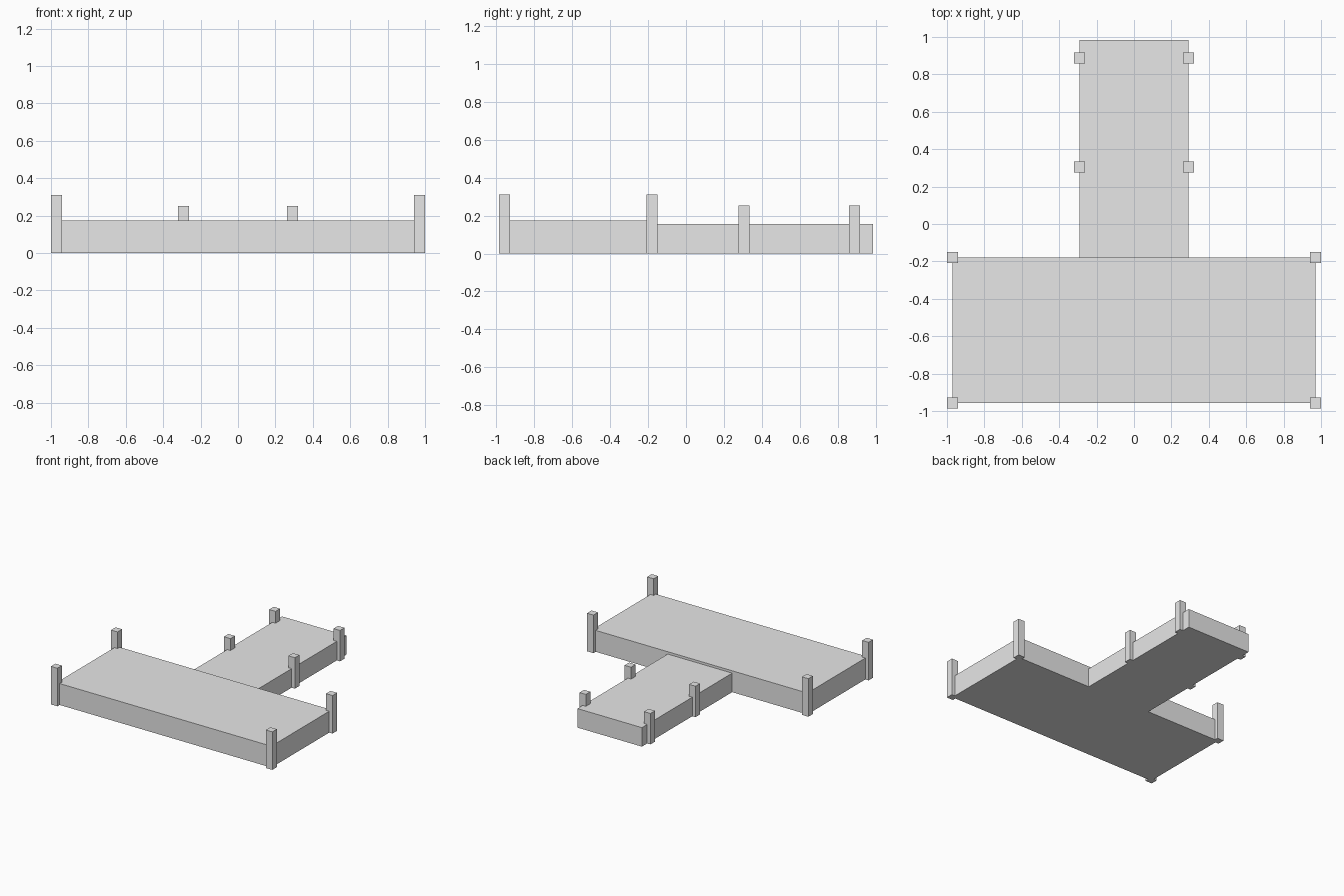
import bpy

# Remove the default cube if present
cube = bpy.data.objects.get("Cube")
if cube:
    bpy.data.objects.remove(cube, do_unlink=True)

U = 2 / 5.15            # one design unit; the deck is 5 units wide plus one post
POST = 0.15 * U         # post thickness
JOINT_Y = -0.18         # where walkway meets platform

grey = bpy.data.materials.new("plain grey")
grey.use_nodes = True
colour = (0.8, 0.8, 0.8, 1)
grey.diffuse_color = colour
grey.node_tree.nodes["Principled BSDF"].inputs["Base Color"].default_value = colour


def block(name, x, y, size_x, size_y, height):
    """Box centred on x, y and standing on the ground."""
    bpy.ops.mesh.primitive_cube_add(size=1, location=(x, y, height / 2))
    obj = bpy.context.object
    obj.name = name
    obj.scale = (size_x, size_y, height)
    bpy.ops.object.transform_apply(location=False, rotation=False, scale=True)
    obj.data.materials.append(grey)
    return obj


# Wide platform and the lower walkway behind it
block("platform", 0, JOINT_Y - U, 5 * U, 2 * U, 0.45 * U)
block("walkway", 0, JOINT_Y + 1.5 * U, 1.5 * U, 3 * U, 0.4 * U)

# Posts in left and right pairs
post_rows = [
    ("platform_front_post", 2.5, -2, 0.8),
    ("platform_back_post", 2.5, 0, 0.8),
    ("walkway_middle_post", 0.75, 1.25, 0.65),
    ("walkway_end_post", 0.75, 2.75, 0.65),
]
for name, x, y, height in post_rows:
    for side, sign in (("left", 1), ("right", -1)):
        block(f"{name}_{side}", sign * x * U, JOINT_Y + y * U, POST, POST, height * U)
